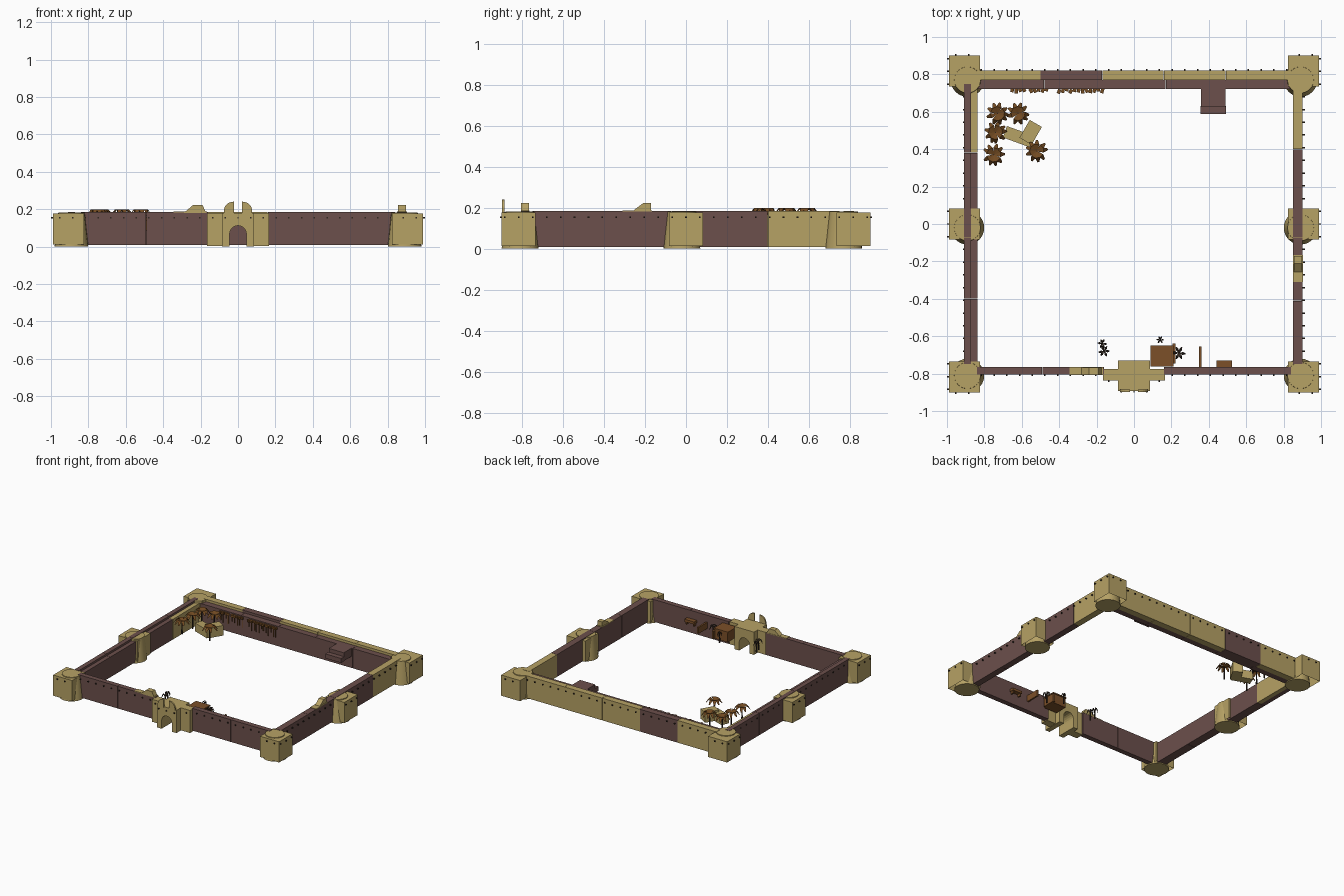
import bpy, bmesh, math, random
from mathutils import Matrix, Vector

random.seed(4)
if "Cube" in bpy.data.objects:
    bpy.data.objects.remove(bpy.data.objects["Cube"], do_unlink=True)


def material(name, rgb):
    m = bpy.data.materials.new(name)
    m.use_nodes = True
    m.diffuse_color = (*rgb, 1)
    m.node_tree.nodes["Principled BSDF"].inputs["Base Color"].default_value = (*rgb, 1)
    return m


SAND = material("sandstone", (0.47, 0.36, 0.13))
BROWN = material("brown_wall", (0.15, 0.08, 0.072))
WOOD = material("wood", (0.2, 0.08, 0.022))
LEAF = material("dry_leaf", (0.17, 0.07, 0.016))
DARK = material("dark_timber", (0.03, 0.02, 0.014))


def finish(name, bm, mat):
    me = bpy.data.meshes.new(name)
    bm.to_mesh(me)
    bm.free()
    me.materials.append(mat)
    ob = bpy.data.objects.new(name, me)
    bpy.context.collection.objects.link(ob)
    return ob


def add_box(bm, x0, x1, y0, y1, z0, z1, turn=0):
    mid = Vector(((x0 + x1) / 2, (y0 + y1) / 2, (z0 + z1) / 2))
    mat = Matrix.Translation(mid) @ Matrix.Rotation(math.radians(turn), 4, "Z")
    mat = mat @ Matrix.Diagonal((x1 - x0, y1 - y0, z1 - z0, 1))
    return bmesh.ops.create_cube(bm, size=1, matrix=mat)["verts"]


def box(name, mat, *dims, turn=0):
    bm = bmesh.new()
    add_box(bm, *dims, turn=turn)
    return finish(name, bm, mat)


def extrude(name, mat, profile, start, end, axis="y"):
    """Extrude a (horizontal, z) profile along the y or x axis."""
    bm = bmesh.new()
    place = (lambda a, z: (a, start, z)) if axis == "y" else (lambda a, z: (start, a, z))
    face = bm.faces.new([bm.verts.new(place(a, z)) for a, z in profile])
    out = bmesh.ops.extrude_face_region(bm, geom=[face])["geom"]
    step = Vector((0, end - start, 0)) if axis == "y" else Vector((end - start, 0, 0))
    bmesh.ops.translate(bm, verts=[v for v in out if isinstance(v, bmesh.types.BMVert)], vec=step)
    bmesh.ops.recalc_face_normals(bm, faces=bm.faces)
    return finish(name, bm, mat)


# Towers: square open-bottomed block joined with a tapered round keep
def tower(name, x, y, keep_y):
    bm = bmesh.new()
    add_box(bm, x - 0.083, x + 0.083, y - 0.083, y + 0.083, 0.012, 0.176)
    bm.faces.ensure_lookup_table()
    under = [f for f in bm.faces if f.normal.z < -0.9]
    bmesh.ops.delete(bm, geom=under, context="FACES_ONLY")
    finish(name + "_block", bm, SAND)
    bm = bmesh.new()
    bmesh.ops.create_cone(bm, cap_ends=True, segments=24, radius1=0.09, radius2=0.07,
                          depth=0.182, matrix=Matrix.Translation((x * 0.982, keep_y, 0.091)))
    keep = finish(name + "_keep", bm, SAND)
    bpy.context.view_layer.objects.active = keep
    keep.select_set(True)
    bpy.ops.object.shade_smooth_by_angle(angle=math.radians(40))
    keep.select_set(False)


for side, sx in (("left", 1), ("right", -1)):
    tower(side + "_back_tower", sx * 0.907, 0.817, 0.77)
    tower(side + "_middle_tower", sx * 0.907, 0.0, -0.02)
    tower(side + "_front_tower", sx * 0.907, -0.817, -0.81)


# Wall panels with hairline seams
def wall(name, stops, mats, lo, hi, top, axis):
    for i, mat in enumerate(mats):
        a, b = stops[i] + 0.001, stops[i + 1] - 0.001
        dims = (a, b, lo, hi) if axis == "x" else (lo, hi, a, b)
        box(f"{name}_{i + 1}", mat, *dims, 0.008, top)


wall("front_wall_right", [-0.84, -0.49, -0.16], [BROWN] * 2, -0.805, -0.765, 0.184, "x")
wall("front_wall_left", [0.16, 0.5, 0.84], [BROWN] * 2, -0.805, -0.765, 0.184, "x")
wall("back_wall", [-0.84, -0.5, -0.17, 0.16, 0.49, 0.84],
     [SAND, BROWN, SAND, SAND, SAND], 0.77, 0.82, 0.184, "x")
wall("back_walkway", [-0.84, -0.48, -0.15, 0.17, 0.5, 0.84], [BROWN] * 5, 0.722, 0.77, 0.165, "x")
wall("left_wall", [-0.75, -0.41, -0.07, 0.4, 0.75], [BROWN, BROWN, BROWN, SAND],
     0.85, 0.902, 0.184, "y")
wall("right_wall", [-0.75, -0.4, -0.07, 0.38, 0.75], [BROWN] * 4, -0.908, -0.872, 0.184, "y")
wall("right_walkway", [-0.75, -0.4, -0.07, 0.38, 0.75], [BROWN, BROWN, BROWN, SAND],
     -0.872, -0.838, 0.168, "y")

# Raised guard posts on the wall tops
box("front_guard_cap", SAND, -0.345, -0.165, -0.806, -0.764, 0.182, 0.187)
extrude("front_guard_post", SAND, [(-0.29, 0.18), (-0.24, 0.222), (-0.19, 0.222), (-0.17, 0.18)],
        -0.806, -0.766)
box("left_guard_cap", SAND, 0.849, 0.903, -0.31, -0.165, 0.182, 0.187)
extrude("left_guard_post", SAND, [(-0.265, 0.18), (-0.21, 0.222), (-0.172, 0.222), (-0.172, 0.18)],
        0.855, 0.897, axis="x")

# Gatehouse: arched block, side wings and two curved horns
arch = [(0.045 * math.cos(t), 0.067 + 0.045 * math.sin(t))
        for t in (math.pi * i / 10 for i in range(11))]
extrude("gatehouse", SAND, [(0.085, 0), (0.085, 0.18), (-0.085, 0.18), (-0.085, 0), (-0.045, 0)]
        + arch[::-1] + [(0.045, 0)], -0.892, -0.73)
for side, sx in (("left", 1), ("right", -1)):
    x0, x1 = sorted((sx * 0.08, sx * 0.167))
    box(side + "_gate_wing", SAND, x0, x1, -0.838, -0.775, 0.002, 0.18)
    curve = [(sx * (0.022 + 0.053 * math.sin(t)), 0.195 + 0.045 * math.cos(t))
             for t in (math.pi * i / 12 for i in range(7))]
    extrude(side + "_gate_horn", SAND, [(sx * 0.022, 0.175)] + curve + [(sx * 0.075, 0.175)],
            -0.898, -0.886)

# Timber beam ends poking out of walls and towers
bm = bmesh.new()
for i in range(-14, 15):
    p = i * 0.068
    near_tower = abs(p) > 0.824
    for sy in (-1, 1):
        gate = sy < 0 and abs(p) < 0.17
        y = 0.9 if near_tower else 0.82 if sy > 0 else 0.805
        if gate:
            y = 0.892 if abs(p) < 0.085 else 0.838
        add_box(bm, p - 0.004, p + 0.004, sy * y - 0.008, sy * y + 0.008, 0.15, 0.158)
    if abs(p) < 0.9:
        for sx in (-1, 1):
            x = 0.99 if abs(p) < 0.083 or abs(p) > 0.735 else 0.904
            add_box(bm, sx * x - 0.009, sx * x + 0.009, p - 0.004, p + 0.004, 0.15, 0.158)
finish("beam_ends", bm, DARK)


# Palms: thin trunk with drooping fronds
def palm(name, x, y, z0, z1, radius, count, leaf_mat):
    bm = bmesh.new()
    bmesh.ops.create_cone(bm, cap_ends=True, segments=6, radius1=0.006, radius2=0.004,
                          depth=z1 - z0, matrix=Matrix.Translation((x, y, (z0 + z1) / 2)))
    finish(name + "_trunk", bm, DARK)
    bm = bmesh.new()
    for i in range(count):
        a = math.tau * i / count + random.uniform(-0.2, 0.2)
        out, across = Vector((math.cos(a), math.sin(a), 0)), Vector((-math.sin(a), math.cos(a), 0))
        rows = []
        for f, w, dz in ((0.05, 0.05, 0), (0.6, 0.23, 0.012), (1, 0.08, -0.016)):
            mid = Vector((x, y, z1 + dz)) + out * radius * f
            rows.append([bm.verts.new(mid + across * radius * w * s) for s in (-1, 1)])
        for p, q in zip(rows, rows[1:]):
            bm.faces.new((p[0], q[0], q[1], p[1]))
    finish(name + "_fronds", bm, leaf_mat)


for i, (x, y) in enumerate([(-0.73, 0.59), (-0.62, 0.59), (-0.74, 0.49), (-0.75, 0.37), (-0.52, 0.39)]):
    palm(f"palm_{i + 1}", x, y, 0.08, 0.186, 0.06, 9, LEAF)
for i, (x, y, r) in enumerate([(-0.17, -0.64, 0.025), (-0.16, -0.68, 0.03), (0.24, -0.69, 0.035),
                               (0.14, -0.62, 0.02)]):
    palm(f"dry_shrub_{i + 1}", x, y, 0.08, 0.15, r, 6, DARK)

# Small stone house
box("house_wing", SAND, -0.695, -0.545, 0.435, 0.5, 0.08, 0.145, turn=-20)
box("house_main", SAND, -0.59, -0.515, 0.435, 0.545, 0.08, 0.16, turn=-30)

# Balcony projecting from the back wall
box("balcony_room", BROWN, 0.358, 0.49, 0.625, 0.725, 0.1, 0.165)
box("balcony_ledge", BROWN, 0.355, 0.493, 0.587, 0.63, 0.1, 0.135)

# Dried greenery hanging along the back walkway
bm = bmesh.new()
for start, end in ((-0.66, -0.58), (-0.56, -0.47), (-0.41, -0.16)):
    x = start
    while x < end:
        y = random.uniform(0.708, 0.722)
        add_box(bm, x, x + 0.018, y - 0.012, y + 0.012, 0.14, 0.156, turn=random.uniform(-30, 30))
        add_box(bm, x + 0.006, x + 0.011, y - 0.003, y + 0.003, random.uniform(0.07, 0.11), 0.142)
        x += 0.021
finish("hanging_greenery", bm, LEAF)

# Wooden stores behind the gate
box("store_shed", WOOD, 0.093, 0.205, -0.757, -0.655, 0.08, 0.155)
box("store_roof", WOOD, 0.088, 0.212, -0.762, -0.65, 0.155, 0.164)
box("store_screen", WOOD, 0.205, 0.222, -0.745, -0.64, 0.08, 0.145)
box("wooden_fence", WOOD, 0.348, 0.361, -0.765, -0.655, 0.08, 0.13)
box("bench_seat", WOOD, 0.44, 0.525, -0.766, -0.73, 0.1, 0.12)
for x in (0.445, 0.51):
    box("bench_leg", WOOD, x, x + 0.01, -0.76, -0.735, 0.08, 0.1)
